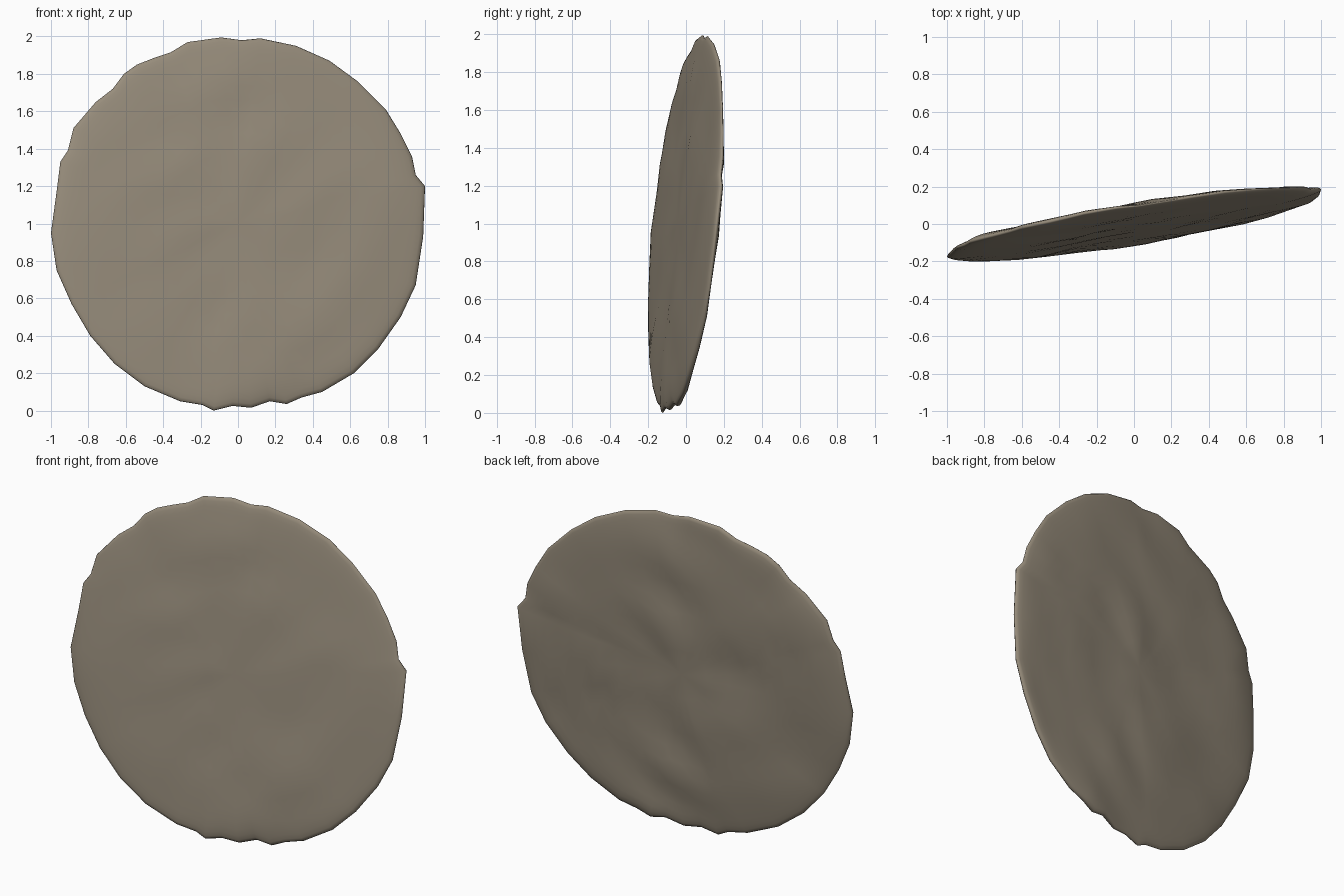
import bpy, bmesh, math
from mathutils import Vector, noise

if "Cube" in bpy.data.objects:
    bpy.data.objects.remove(bpy.data.objects["Cube"])

# Irregular rim of the slab seen from the front (x, z)
RIM = [(.12, 1.99), (.02, 1.98), (-.09, 1.995), (-.27, 1.97), (-.36, 1.915),
       (-.45, 1.885), (-.54, 1.85), (-.61, 1.80), (-.67, 1.72), (-.76, 1.65),
       (-.88, 1.51), (-.91, 1.39), (-.95, 1.33), (-.97, 1.17), (-1, .95),
       (-.97, .75), (-.89, .57), (-.79, .40), (-.66, .25), (-.50, .13),
       (-.31, .05), (-.19, .03), (-.13, 0), (-.03, .025), (.07, .015),
       (.17, .05), (.26, .035), (.34, .07), (.45, .10), (.62, .20),
       (.75, .33), (.87, .50), (.95, .67), (.99, .93), (1, 1.20),
       (.95, 1.26), (.93, 1.36), (.87, 1.48), (.79, 1.61), (.64, 1.76),
       (.49, 1.87), (.31, 1.95)]
HALF = 0.045      # half thickness
RINGS = 28        # rings from front pole to back pole


def surface(x, z, side):
    """Point on the tilted slab; side runs from -1 (front) to 1 (back)."""
    u, v = .82 * x + .57 * (z - 1), -.57 * x + .82 * (z - 1)
    bump = noise.noise(Vector((u * 2.6, v * 5, side * .7 + 3)))
    amp = .012 if side < 0 else .022
    y = .165 * x + .10 * (z - 1) + side * HALF + bump * amp
    return Vector((x, y, z))


# Stone disc: rounded, lumpy, leaning slab
bm = bmesh.new()
front = bm.verts.new(surface(0, 1, -1))
back = bm.verts.new(surface(0, 1, 1))
rings = []
for i in range(1, RINGS):
    a = math.pi * i / RINGS
    s = math.sin(a) ** .85
    side = -math.copysign(abs(math.cos(a)) ** .8, math.cos(a))
    rings.append([bm.verts.new(surface(px * s, 1 + (pz - 1) * s, side)) for px, pz in RIM])
n = len(RIM)
for k in range(n):
    j = (k + 1) % n
    bm.faces.new((front, rings[0][k], rings[0][j]))
    bm.faces.new((back, rings[-1][j], rings[-1][k]))
    for r0, r1 in zip(rings, rings[1:]):
        bm.faces.new((r0[k], r1[k], r1[j], r0[j]))
bmesh.ops.recalc_face_normals(bm, faces=bm.faces)
for f in bm.faces:
    f.smooth = True

mesh = bpy.data.meshes.new("stone_disc")
bm.to_mesh(mesh)
bm.free()
stone = bpy.data.materials.new("grey brown stone")
stone.diffuse_color = (.31, .265, .20, 1)
stone.use_nodes = True
stone.node_tree.nodes["Principled BSDF"].inputs["Base Color"].default_value = stone.diffuse_color
mesh.materials.append(stone)
disc = bpy.data.objects.new("stone_disc", mesh)
bpy.context.collection.objects.link(disc)
